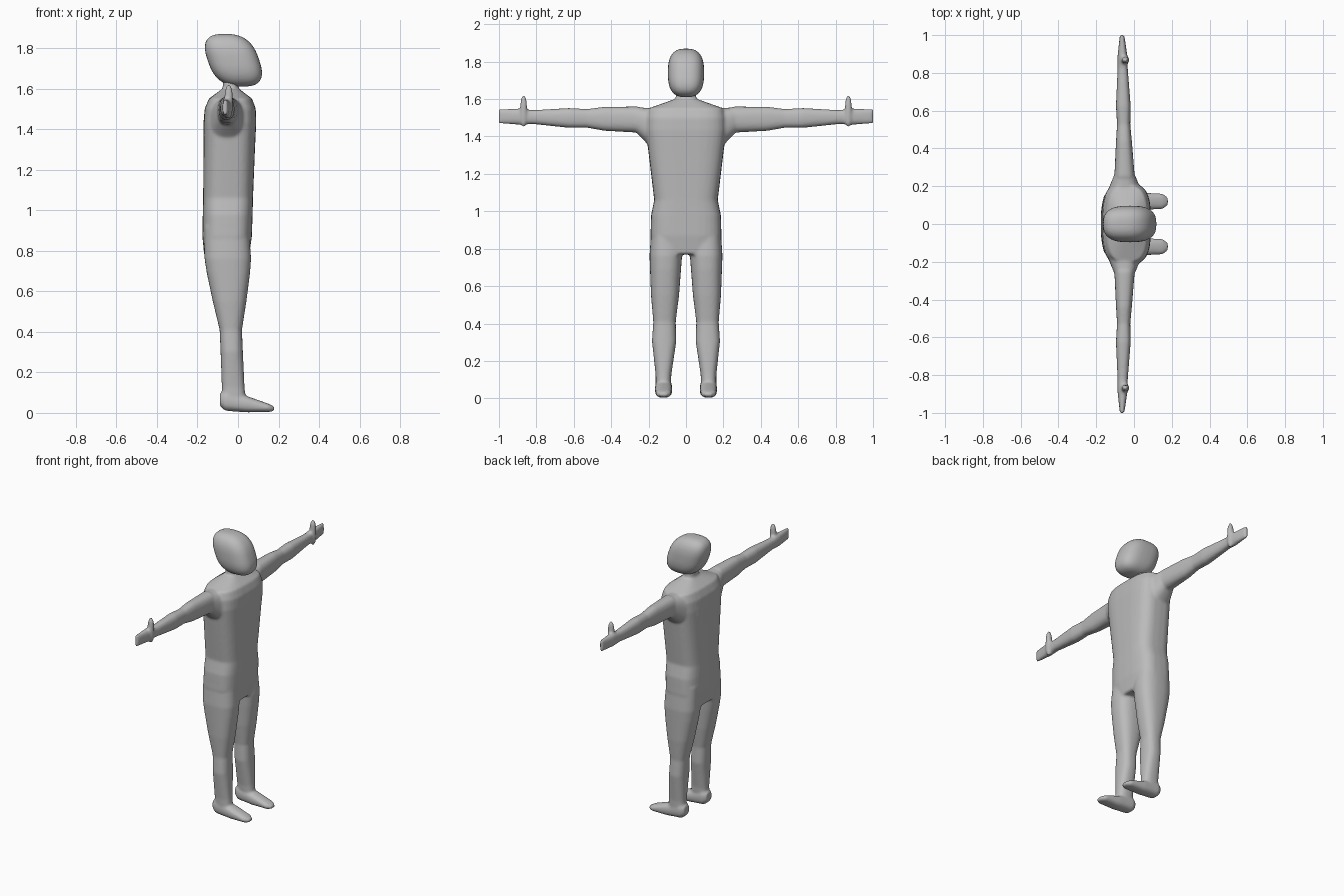
import bpy, bmesh, math
from mathutils import Vector

default_cube = bpy.data.objects.get("Cube")
if default_cube:
    bpy.data.objects.remove(default_cube, do_unlink=True)

# One plain colour for the whole figure
colour = (.5, .5, .5, 1)
grey = bpy.data.materials.new("plain grey")
grey.use_nodes = True
grey.diffuse_color = colour
grey.node_tree.nodes["Principled BSDF"].inputs["Base Color"].default_value = colour

SIDES = 32
LAYERS = 24


def rounded(value, power):
    """Turn a sine or cosine into its rounded-box counterpart."""
    return math.copysign(abs(value) ** (2 / power), value)


def loft(bm, axis, start, end, rings, power=2.5, side=1):
    """Skin rounded-box rings (fraction, half width, half depth) from start to end.

    The rings stand square to the chosen axis and the first size runs along
    the earlier of the two remaining axes.
    """
    start, end = Vector(start), Vector(end)
    across, along = [index for index in range(3) if "xyz"[index] != axis]
    loops = []
    for fraction, half_across, half_along in rings:
        loop = []
        for step in range(SIDES):
            angle = math.tau * step / SIDES
            point = start.lerp(end, fraction)
            point[across] += half_across * rounded(math.cos(angle), power)
            point[along] += half_along * rounded(math.sin(angle), power)
            point.y *= side
            loop.append(bm.verts.new(point))
        loops.append(loop)
    faces = [bm.faces.new(loops[0]), bm.faces.new(loops[-1])]
    for lower, upper in zip(loops, loops[1:]):
        for step in range(SIDES):
            following = (step + 1) % SIDES
            corners = lower[step], lower[following], upper[following], upper[step]
            faces.append(bm.faces.new(corners))
    bmesh.ops.recalc_face_normals(bm, faces=faces)


def pebble(bm, axis, start, end, half_across, half_along, power=2.5, side=1):
    """Loft a rounded block that closes smoothly at both ends."""
    rings = []
    for layer in range(1, LAYERS):
        angle = math.pi * layer / LAYERS
        fraction = (1 - rounded(math.cos(angle), power)) / 2
        swell = rounded(math.sin(angle), power)
        rings.append((fraction, half_across * swell, half_along * swell))
    loft(bm, axis, start, end, rings, power, side)


def finish(bm, name, rounds):
    """Fuse the overlapping volumes of a part into one soft skin."""
    mesh = bpy.data.meshes.new(name)
    bm.to_mesh(mesh)
    bm.free()
    mesh.materials.append(grey)
    part = bpy.data.objects.new(name, mesh)
    bpy.context.collection.objects.link(part)
    fuse = part.modifiers.new("fuse", "REMESH")
    fuse.mode = "VOXEL"
    fuse.voxel_size = .008
    fuse.use_smooth_shade = True
    soften = part.modifiers.new("soften", "SMOOTH")
    soften.factor = .5
    soften.iterations = rounds


torso_rings = [
    (0, .11, .17), (.12, .122, .19), (.25, .123, .187), (.35, .123, .17),
    (.65, .127, .2), (.8, .13, .215), (.88, .126, .213), (.94, .107, .2), (1, .04, .06),
]
leg_rings = [
    (0, .11, .08), (.18, .115, .087), (.26, .107, .083), (.42, .083, .075),
    (.58, .055, .06), (.7, .055, .065), (.9, .056, .042), (1, .06, .04),
]
foot_rings = [(0, .03, .03), (.1, .045, .05), (.5, .046, .04), (.9, .04, .02), (1, .02, .01)]
shoulder_rings = [(0, .12, .15), (1, .055, .07)]
arm_rings = [
    (0, .054, .07), (.25, .042, .064), (.37, .035, .05), (.5, .039, .053),
    (.76, .027, .037), (.85, .026, .043), (1, .012, .038),
]

# Trunk and neck
body = bmesh.new()
loft(body, "z", (-.056, 0, .77), (-.036, 0, 1.6), torso_rings, power=3.2)
pebble(body, "z", (-.037, 0, 1.5), (-.037, 0, 1.7), .038, .055)

# Limbs on both sides
for side in (1, -1):
    loft(body, "z", (-.057, .105, .92), (-.02, .122, .04), leg_rings, side=side)
    loft(body, "x", (-.09, .12, .065), (.18, .12, .02), foot_rings, side=side)
    loft(body, "y", (-.05, .1, 1.4), (-.05, .26, 1.485), shoulder_rings, side=side)
    loft(body, "y", (-.05, .25, 1.49), (-.063, 1, 1.508), arm_rings, side=side)
    pebble(body, "z", (-.046, .868, 1.45), (-.046, .868, 1.62), .021, .018, side=side)
finish(body, "body", rounds=5)

# Head, leaning forward at the jaw
head = bmesh.new()
pebble(head, "z", (.02, 0, 1.61), (-.065, 0, 1.87), .128, .097, power=2.7)
finish(head, "head", rounds=5)
